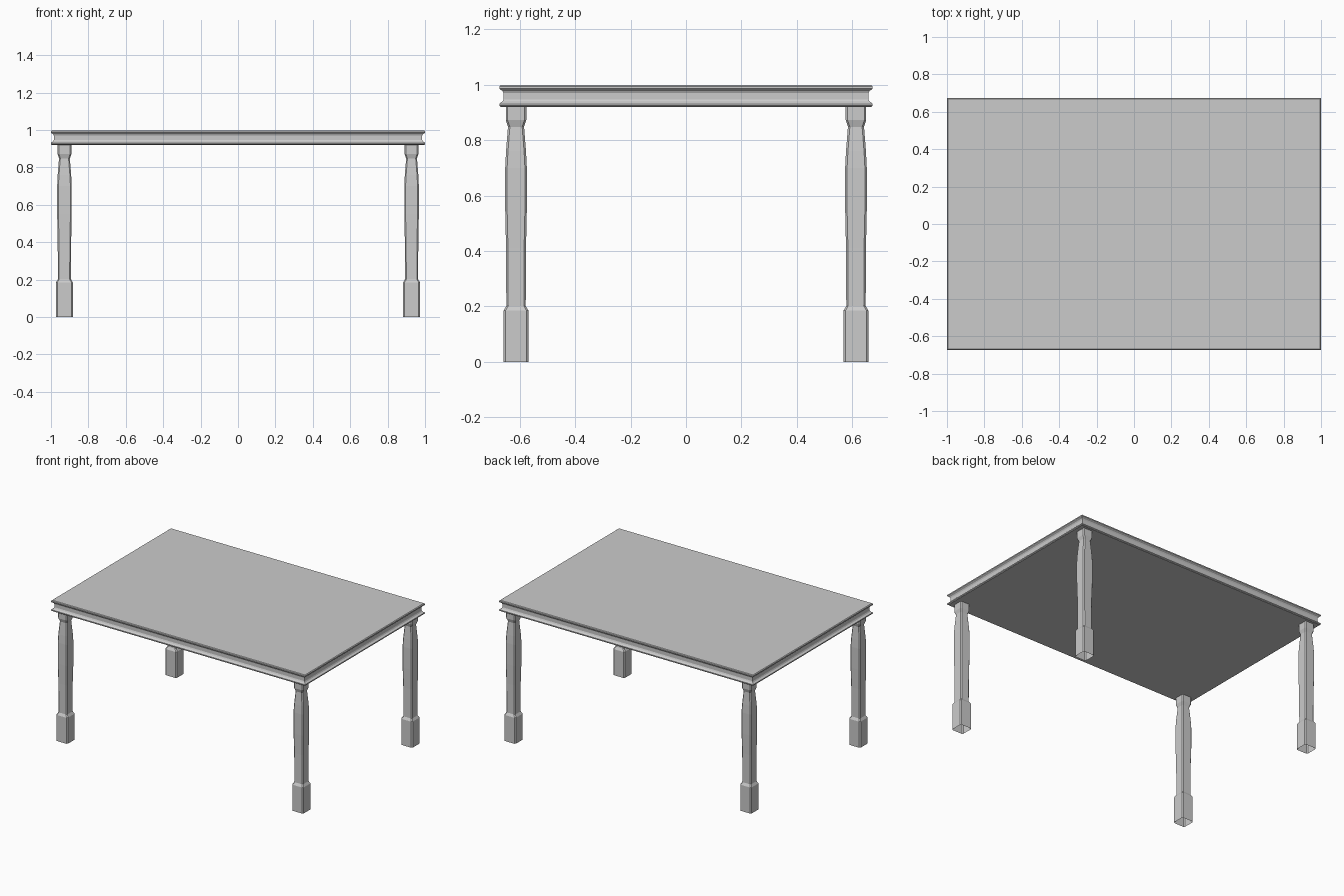
import bpy, bmesh

if "Cube" in bpy.data.objects:
    bpy.data.objects.remove(bpy.data.objects["Cube"])


def loft(name, rings, cap_top=True, cap_bottom=True):
    """Skin a stack of equal-length point rings, listed bottom to top."""
    bm = bmesh.new()
    loops = [[bm.verts.new(p) for p in ring] for ring in rings]
    n = len(loops[0])
    for a, b in zip(loops, loops[1:]):
        for i in range(n):
            j = (i + 1) % n
            bm.faces.new((a[i], a[j], b[j], b[i]))
    if cap_bottom:
        bm.faces.new(loops[0][::-1])
    if cap_top:
        bm.faces.new(loops[-1])
    mesh = bpy.data.meshes.new(name)
    bm.to_mesh(mesh)
    bm.free()
    obj = bpy.data.objects.new(name, mesh)
    bpy.context.collection.objects.link(obj)
    return obj


def rectangle(hx, hy, z):
    return [(-hx, -hy, z), (hx, -hy, z), (hx, hy, z), (-hx, hy, z)]


def chamfered_square(h, z, c=0.007):
    k = h - c
    return [(-k, -h, z), (k, -h, z), (h, -k, z), (h, k, z),
            (k, h, z), (-k, h, z), (-h, k, z), (-h, -k, z)]


# Table top: rounded lips above and below a hollow moulding (inset, height)
top_profile = [(0.005, 0.92), (0.0, 0.924), (0.0, 0.931), (0.004, 0.935),
               (0.011, 0.939), (0.015, 0.947), (0.015, 0.97), (0.011, 0.978),
               (0.004, 0.982), (0.0, 0.986), (0.0, 0.994), (0.005, 0.998)]
loft("table_top", [rectangle(1.0 - d, 0.673 - d, z) for d, z in top_profile])

# Legs: shaped square posts, open underneath (half width, height)
leg_profile = [(0.045, 0.0), (0.045, 0.185), (0.035, 0.202), (0.036, 0.41),
               (0.039, 0.55), (0.039, 0.70), (0.036, 0.76), (0.029, 0.848),
               (0.037, 0.872), (0.037, 0.922)]
for side, sx in (("left", -1), ("right", 1)):
    for end, sy in (("front", -1), ("back", 1)):
        leg = loft(f"{end}_{side}_leg",
                   [chamfered_square(h, z) for h, z in leg_profile],
                   cap_top=False, cap_bottom=False)
        leg.location = (sx * 0.928, sy * 0.613, 0)
